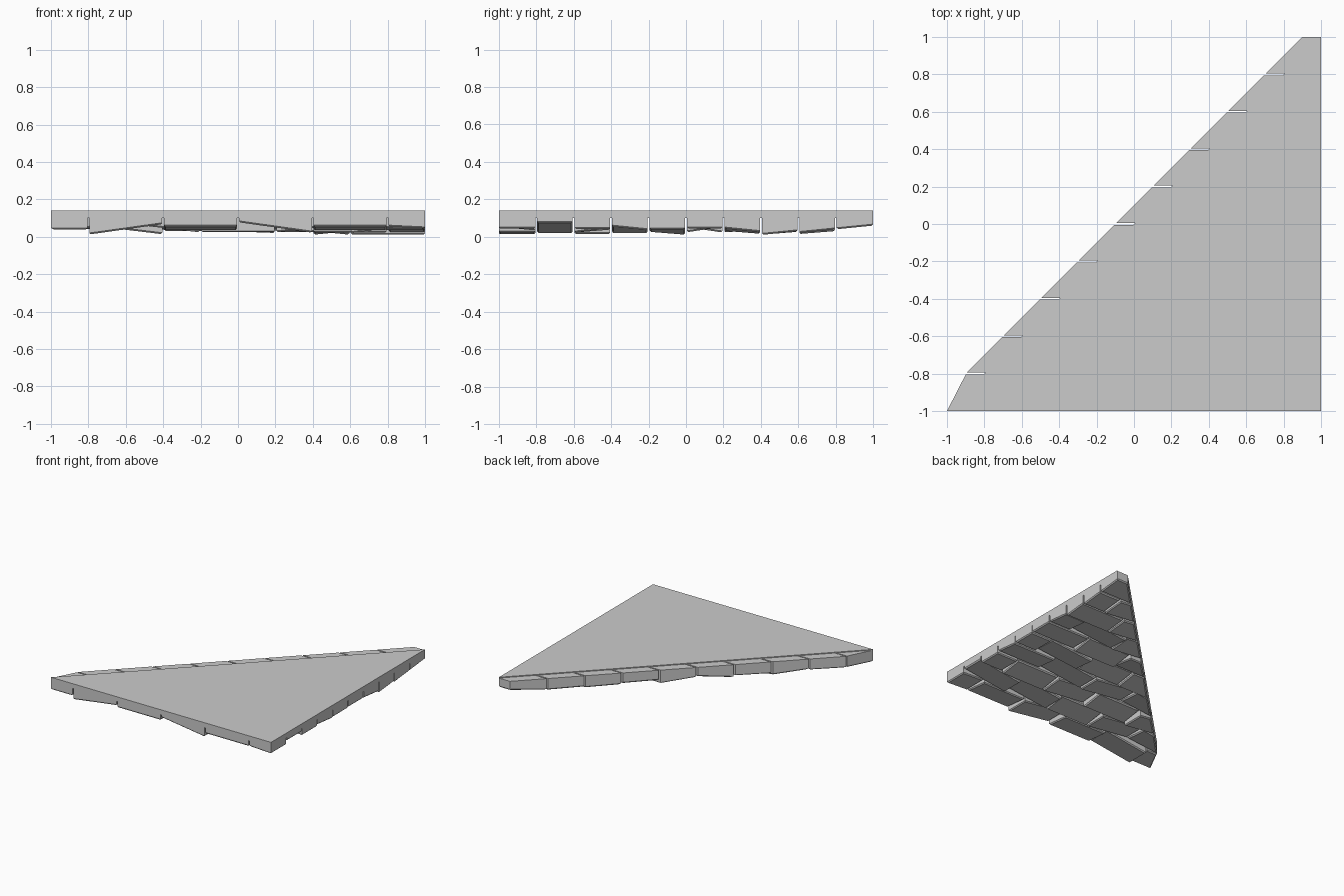
import bpy, bmesh, random

if "Cube" in bpy.data.objects:
    bpy.data.objects.remove(bpy.data.objects["Cube"])

random.seed(4)
TOP = 0.14
ROW, LONG, GAP = 0.2, 0.4, 0.005


def add_object(name, bm):
    bmesh.ops.recalc_face_normals(bm, faces=bm.faces)
    mesh = bpy.data.meshes.new(name)
    bm.to_mesh(mesh)
    bm.free()
    ob = bpy.data.objects.new(name, mesh)
    bpy.context.collection.objects.link(ob)
    return ob


def clip(poly, f):
    """Keep the part of a polygon where f(x, y) >= 0."""
    out = []
    for p, q in zip(poly, poly[1:] + poly[:1]):
        a, b = f(*p), f(*q)
        if a >= 0:
            out.append(p)
        if a * b < 0:
            t = a / (a - b)
            out.append((p[0] + t * (q[0] - p[0]), p[1] + t * (q[1] - p[1])))
    return out


def prism(bm, poly, top, bottom):
    """Upright prism whose lower face follows bottom(x, y)."""
    up = [bm.verts.new((x, y, top)) for x, y in poly]
    low = [bm.verts.new((x, y, bottom(x, y))) for x, y in poly]
    bm.faces.new(up)
    base = bm.faces.new(low[::-1])
    n = len(poly)
    for i in range(n):
        j = (i + 1) % n
        bm.faces.new((up[j], up[i], low[i], low[j]))
    return base


# flat triangular top slab
bm = bmesh.new()
prism(bm, [(-1, -1), (1, -1), (1, 1)], TOP, lambda x, y: 0.10)
add_object("top_slab", bm)

# bottom tilt of the front row: centre height, slope in x, slope in y
front = [(.04, 0, 0), (.04, .14, 0), (.044, 0, -.1),
         (.05, -.14, 0), (.044, 0, -.1), (.045, -.05, 0)]
# bottom height of each row where it meets the right side
right = [.035, .075, .042, .045, .04, .045, .035, .02, .03, .05]
tilts = [(.12, 0), (-.12, 0), (0, .15), (0, -.15), (.1, -.08), (-.1, .08)]

# running bond of tilted bricks under the slab
for r in range(10):
    y0 = -1 + ROW * r
    k = 0
    while y0 - 0.2 + LONG * k < 0.99:
        x0 = y0 - 0.2 + LONG * k
        x1 = x0 + LONG
        cx, cy = (x0 + x1) / 2, y0 + ROW / 2
        sx, sy = random.choice(tilts)
        zc = random.uniform(.035, .05)
        if r == 0:
            zc, sx, sy = front[k]
        elif x1 > 0.99:
            sx, sy = (.14, 0) if r == 1 else (0, random.choice((-.1, 0, .1)))
            zc = right[r] - sx * (1 - cx)
        xa = x0 + GAP
        xb = 1 if x1 > 0.99 else x1 - GAP
        ya = y0 if r == 0 else y0 + GAP
        yb = 1 if r == 9 else y0 + ROW - GAP
        poly = [(xa, ya), (xb, ya), (xb, yb), (xa, yb)]
        # ragged diagonal edge, overhanging the slab by 0.1
        poly = clip(poly, lambda x, y: x - y + 0.1)
        if r == 0:
            poly = [(max(x, -1 + (y + 1) / 2), y) for x, y in poly] if k else \
                [(-1, -1), (xb, ya), (xb, yb), (-0.9, yb)]
        if len(poly) > 2:
            bm = bmesh.new()
            base = prism(bm, poly, TOP - 0.007, lambda x, y: max(
                0.0, zc + sx * (x - cx) + sy * (y - cy)))
            bmesh.ops.bevel(bm, geom=list(base.edges), offset=0.008,
                            segments=1, affect='EDGES')
            add_object(f"brick_{r}_{k}", bm)
        k += 1
